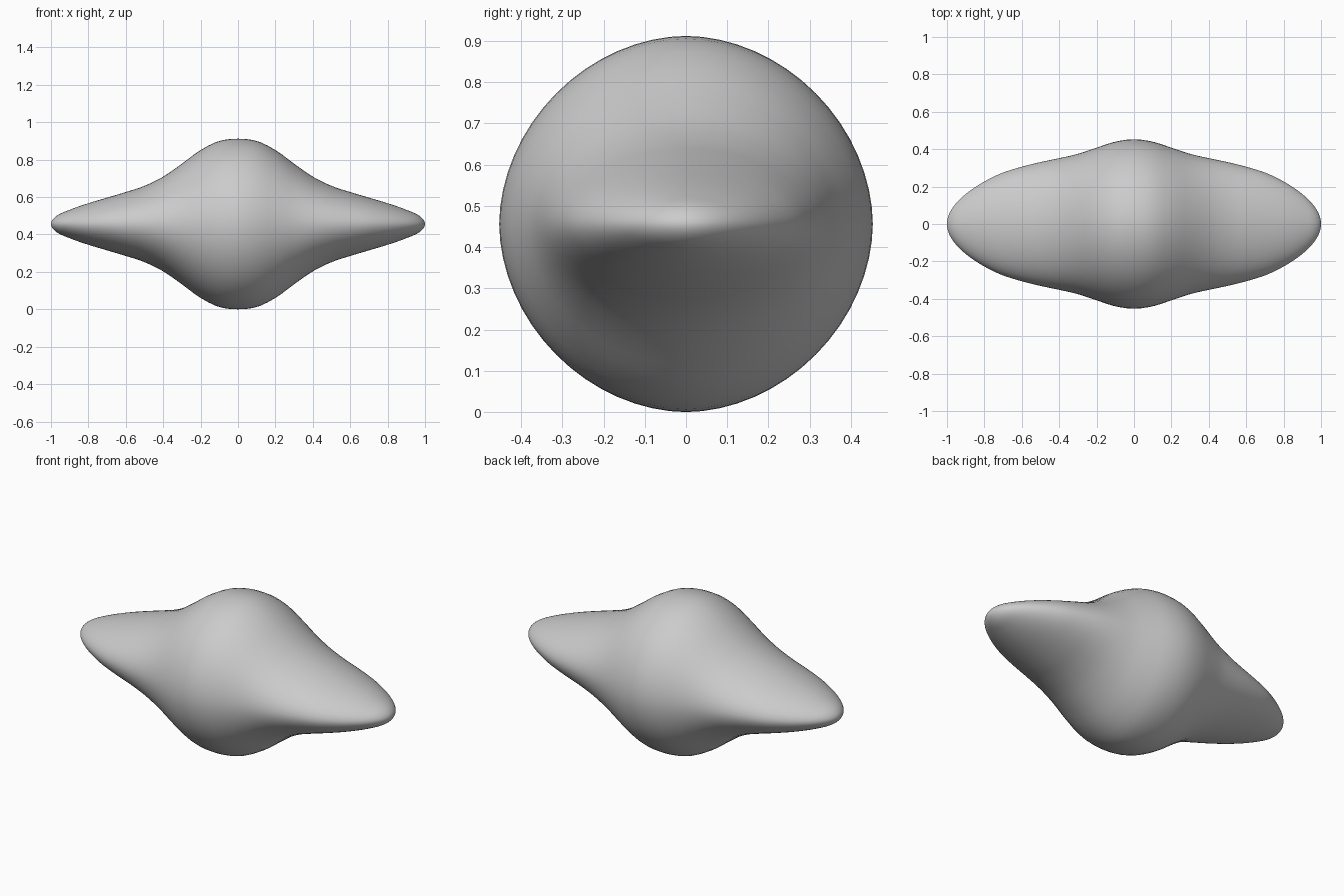
import bpy, bmesh, math

if "Cube" in bpy.data.objects:
    bpy.data.objects.remove(bpy.data.objects["Cube"])

CZ = 0.456
# x, half width (y), half height (z)
PROFILE = [(0.0, .453, .456), (.1, .440, .444), (.2, .408, .395), (.3, .375, .322),
           (.4, .352, .253), (.5, .331, .204), (.6, .306, .171), (.7, .275, .141),
           (.8, .227, .111), (.9, .160, .076), (.96, .100, .050), (1.0, 0.0, 0.0)]
SEG, RINGS = 64, 80


def sample(x, k):
    # Smooth cubic interpolation of squared sizes keeps the tips rounded
    P = [(-PROFILE[1][0],) + PROFILE[1][1:]] + PROFILE
    for i in range(1, len(P) - 1):
        a, b = P[i], P[i + 1]
        if x <= b[0] + 1e-9:
            t = (x - a[0]) / (b[0] - a[0])
            f = lambda p: p[k] ** 2
            slope = lambda p, q: (f(q) - f(p)) / (q[0] - p[0])
            m0 = slope(P[i - 1], b)
            m1 = slope(a, P[i + 2]) if i + 2 < len(P) else slope(a, b)
            d = b[0] - a[0]
            v = ((2*t**3 - 3*t*t + 1) * f(a) + (t**3 - 2*t*t + t) * d * m0
                 + (3*t*t - 2*t**3) * f(b) + (t**3 - t*t) * d * m1)
            return math.sqrt(max(v, 0))
    return 0


def spow(c, e):
    return math.copysign(abs(c) ** e, c)


# Body: round middle drawn out into two flattened tips
bm = bmesh.new()
rings = []
for i in range(1, RINGS):
    x = -math.cos(math.pi * i / RINGS)
    w, h = sample(abs(x), 1), sample(abs(x), 2)
    e = 1.05
    rings.append([bm.verts.new((x, w * spow(math.cos(a), e), CZ + h * spow(math.sin(a), e)))
                  for a in (2 * math.pi * j / SEG for j in range(SEG))])
for r, s in zip(rings, rings[1:]):
    for j in range(SEG):
        k = (j + 1) % SEG
        bm.faces.new((r[j], r[k], s[k], s[j]))
for x, r in ((-1, rings[0]), (1, rings[-1])):
    tip = bm.verts.new((x, 0, CZ))
    for j in range(SEG):
        bm.faces.new((tip, r[j], r[(j + 1) % SEG]))
bmesh.ops.recalc_face_normals(bm, faces=bm.faces)
for f in bm.faces:
    f.smooth = True
me = bpy.data.meshes.new("winged_pebble_body")
bm.to_mesh(me)
bm.free()
bpy.context.collection.objects.link(bpy.data.objects.new("winged_pebble_body", me))
